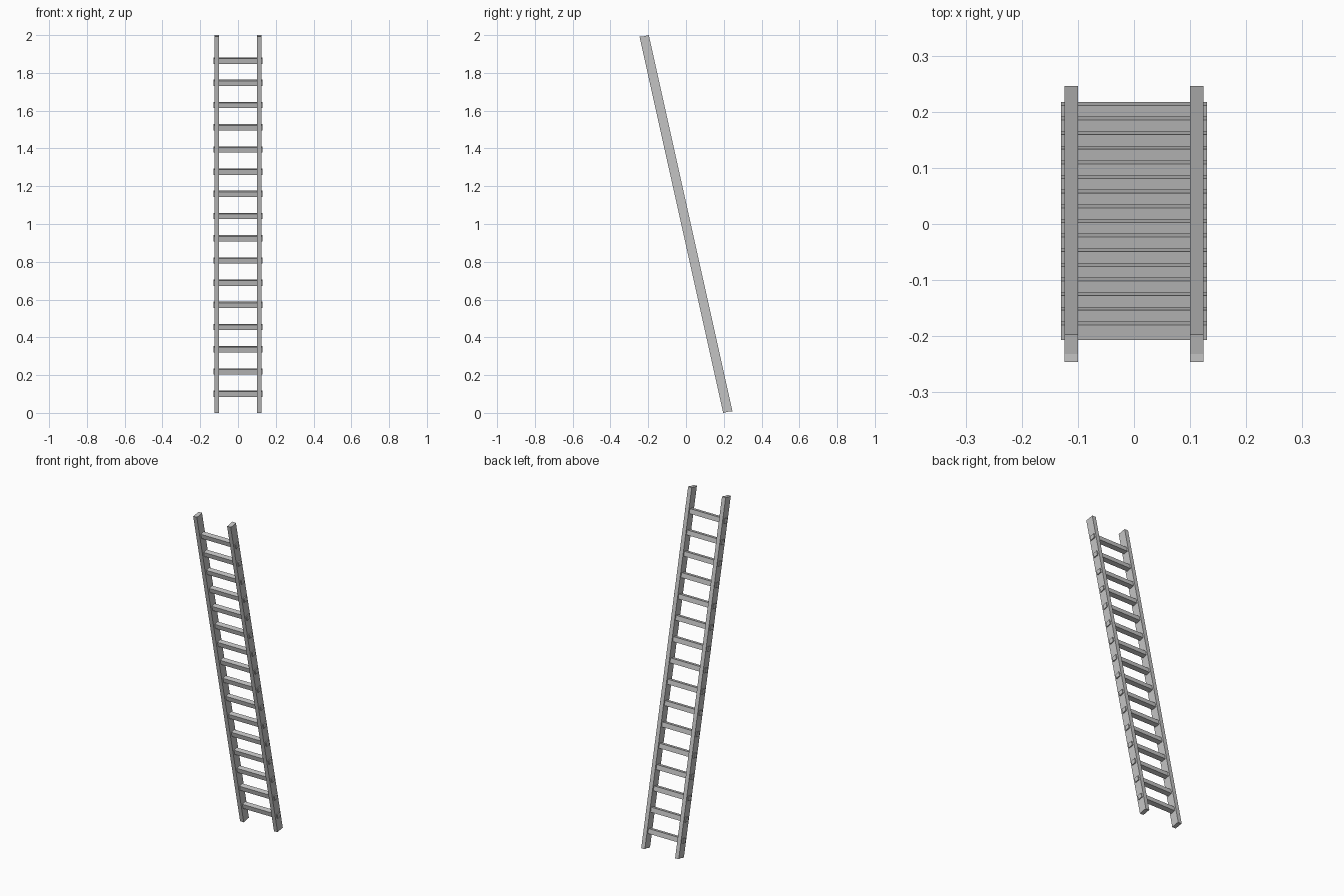
import bpy
import bmesh
from math import atan
from mathutils import Matrix, Vector

cube = bpy.data.objects.get("Cube")
if cube:
    bpy.data.objects.remove(cube, do_unlink=True)

SLOPE = 0.222            # forward lean per unit of height
TILT = atan(SLOPE)
RUNG_COUNT = 16

grey = bpy.data.materials.new("plain grey")
grey.use_nodes = True
colour = (0.55, 0.55, 0.55, 1)
grey.diffuse_color = colour
bsdf = next(n for n in grey.node_tree.nodes if n.type == "BSDF_PRINCIPLED")
bsdf.inputs["Base Color"].default_value = colour


def finish(name, bm):
    bmesh.ops.recalc_face_normals(bm, faces=bm.faces)
    mesh = bpy.data.meshes.new(name)
    bm.to_mesh(mesh)
    bm.free()
    mesh.materials.append(grey)
    obj = bpy.data.objects.new(name, mesh)
    bpy.context.collection.objects.link(obj)
    return obj


def rail(name, x0, x1):
    """Leaning side rail: a side profile extruded across its width."""
    top_end = [(-0.197, 2.0), (-0.232, 1.992), (-0.246, 1.992)]
    profile = top_end + [(-y, 2 - z) for y, z in top_end]
    bm = bmesh.new()
    face = bm.faces.new([bm.verts.new((x0, y, z)) for y, z in profile])
    side = bmesh.ops.extrude_face_region(bm, geom=[face])
    verts = [v for v in side["geom"] if isinstance(v, bmesh.types.BMVert)]
    bmesh.ops.translate(bm, verts=verts, vec=(x1 - x0, 0, 0))
    return finish(name, bm)


def rung(name, z):
    """Square bar, tilted with the rails and poking through both."""
    place = Matrix.Translation(Vector((0, (1 - z) * SLOPE + 0.0015, z)))
    size = Matrix.Diagonal((0.26, 0.028, 0.028, 1))
    bm = bmesh.new()
    bmesh.ops.create_cube(bm, size=1, matrix=place @ Matrix.Rotation(TILT, 4, "X") @ size)
    return finish(name, bm)


# Side rails
rail("left_rail", 0.1, 0.124)
rail("right_rail", -0.124, -0.1)

# Rungs, evenly spaced from bottom to top
for i in range(RUNG_COUNT):
    rung(f"rung_{i + 1}", 0.102 + i * 0.1175)
